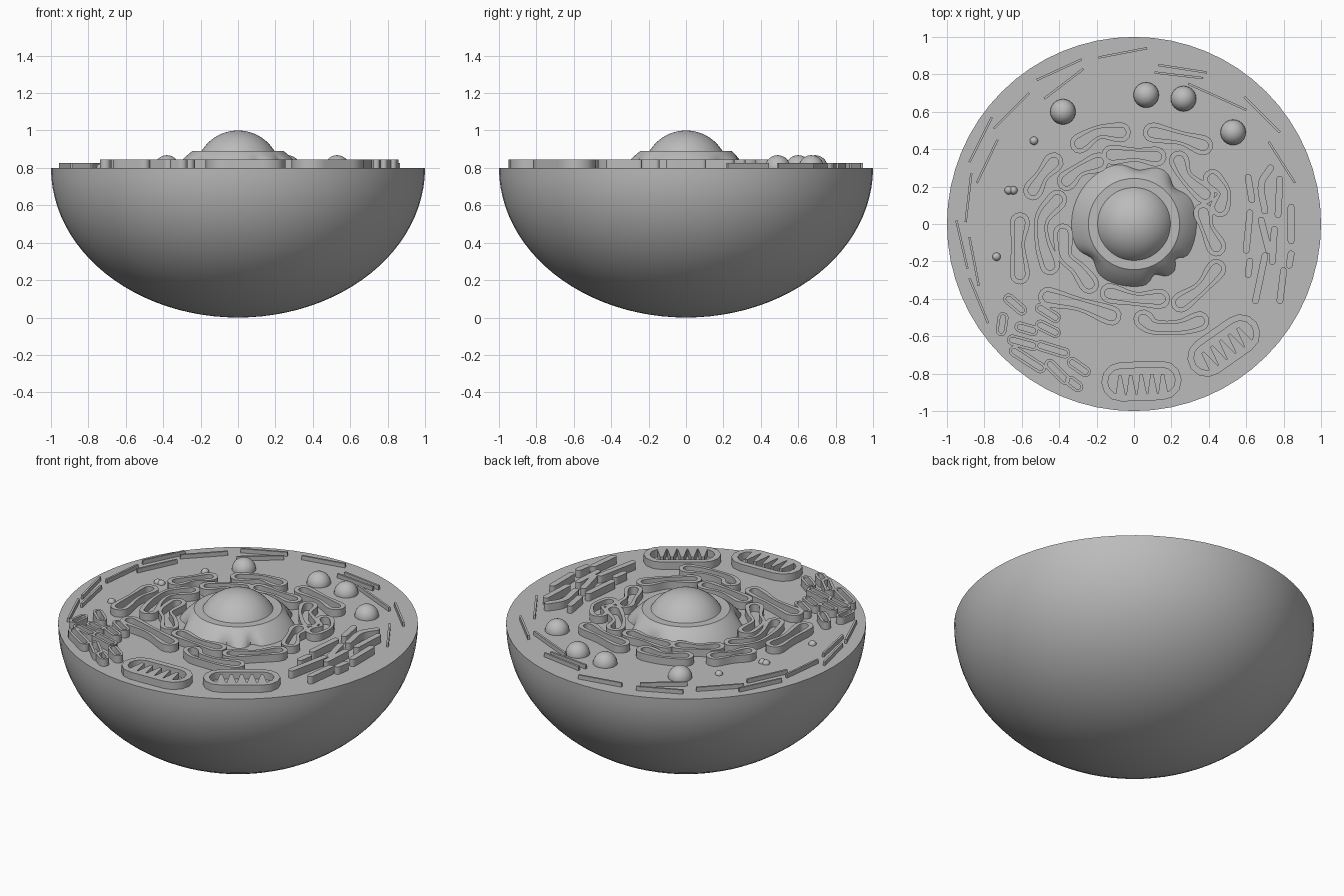
import bpy, bmesh, math
from mathutils import Vector

if "Cube" in bpy.data.objects:
    bpy.data.objects.remove(bpy.data.objects["Cube"])

GREY = (0.5, 0.5, 0.5, 1)
mat = bpy.data.materials.new("plain grey")
mat.use_nodes = True
mat.diffuse_color = GREY
mat.node_tree.nodes["Principled BSDF"].inputs["Base Color"].default_value = GREY

FLOOR = 0.8        # height of the cut face
TOP = 0.845        # top of the raised parts
SUNK = FLOOR - 0.005


def finish(bm, name, angle=35):
    bmesh.ops.recalc_face_normals(bm, faces=bm.faces)
    mesh = bpy.data.meshes.new(name)
    bm.to_mesh(mesh)
    bm.free()
    mesh.materials.append(mat)
    obj = bpy.data.objects.new(name, mesh)
    bpy.context.collection.objects.link(obj)
    bpy.ops.object.select_all(action='DESELECT')
    obj.select_set(True)
    bpy.context.view_layer.objects.active = obj
    bpy.ops.object.shade_smooth_by_angle(angle=math.radians(angle))
    return obj


def lathe(name, profile, steps=64, shape=lambda a, z: 1):
    """Revolve (radius, z) points; shape scales the radius by angle and height."""
    bm = bmesh.new()
    rings = []
    for r, z in profile:
        if r < 1e-5:
            rings.append([bm.verts.new((0, 0, z))] * steps)
            continue
        ring = []
        for i in range(steps):
            a = math.tau * i / steps
            s = r * shape(a, z)
            ring.append(bm.verts.new((s * math.cos(a), s * math.sin(a), z)))
        rings.append(ring)
    for lo, hi in zip(rings, rings[1:]):
        for i in range(steps):
            j = (i + 1) % steps
            quad = list(dict.fromkeys((lo[i], lo[j], hi[j], hi[i])))
            bm.faces.new(quad)
    return finish(bm, name)


def smooth_path(pts, n=6):
    """Catmull-Rom curve through flat points given in hundredths."""
    p = [Vector(q) / 100 for q in pts]
    p = [2 * p[0] - p[1]] + p + [2 * p[-1] - p[-2]]
    out = []
    for a, b, c, d in zip(p, p[1:], p[2:], p[3:]):
        for i in range(n):
            t = i / n
            out.append(0.5 * (2 * b + (c - a) * t + (2 * a - 5 * b + 4 * c - d) * t * t
                              + (3 * b - a - 3 * c + d) * t ** 3))
    return out + [p[-2]]


def outline(path, half, lobe=0.0):
    """Round-ended outline around a path; lobe swells its ends."""
    left, right = [], []
    last = len(path) - 1
    for i, p in enumerate(path):
        d = (path[min(i + 1, last)] - path[max(i - 1, 0)]).normalized()
        n = Vector((-d.y, d.x)) * half * (1 + lobe * math.cos(math.tau * i / last))
        left.append(p + n)
        right.append(p - n)

    def cap(tip, start):
        r = start - tip
        turns = [-math.pi * k / 6 for k in range(1, 6)]
        return [tip + Vector((r.x * math.cos(t) - r.y * math.sin(t),
                              r.x * math.sin(t) + r.y * math.cos(t))) for t in turns]
    return left + cap(path[-1], left[-1]) + right[::-1] + cap(path[0], right[0])


def add_solid(bm, loop, top=TOP):
    lo = [bm.verts.new((p.x, p.y, SUNK)) for p in loop]
    hi = [bm.verts.new((p.x, p.y, top)) for p in loop]
    bm.faces.new(hi)
    bm.faces.new(lo[::-1])
    for i in range(len(loop)):
        j = (i + 1) % len(loop)
        bm.faces.new((lo[i], lo[j], hi[j], hi[i]))


def add_wall(bm, outer, inner):
    loops = [[bm.verts.new((p.x, p.y, z)) for p in loop]
             for loop, z in ((outer, SUNK), (outer, TOP), (inner, TOP), (inner, SUNK))]
    for a, b in zip(loops, loops[1:] + loops[:1]):
        for i in range(len(a)):
            j = (i + 1) % len(a)
            bm.faces.new((a[i], a[j], b[j], b[i]))


def hollow_parts(name, paths, half, thick, lobe):
    bm = bmesh.new()
    for pts in paths:
        path = smooth_path(pts)
        add_wall(bm, outline(path, half, lobe), outline(path, half - thick, lobe))
    finish(bm, name)


# Half-ellipsoid body with a flat cut face
bowl = [(math.sin(t), FLOOR * (1 - math.cos(t)))
        for t in (math.pi / 2 * i / 24 for i in range(25))]
lathe("cell_body", bowl + [(0, FLOOR)])

# Nucleus: cut shell with bitten rim, and the inner dome
def bites(a, z):
    depth = max(0, 1 - (z - FLOOR) / 0.08) * 0.13
    return 1 - depth * sum(math.exp(-(math.remainder(a - math.radians(b), math.tau) / w) ** 2)
                           for b, w in ((85, .25), (42, .2), (-140, .2), (-68, .12), (-40, .1)))

shell = [(math.sqrt(0.171 - (z - 0.556) ** 2), z)
         for z in (SUNK + (0.89 - SUNK) * i / 6 for i in range(7))]
lathe("nucleus_shell", shell + [(0.15, 0.89)], 96, bites)
R = 0.228
lathe("nucleolus_dome", [(R * math.sin(t), 1 - R + R * math.cos(t))
                         for t in (1.05 * (1 - i / 12) for i in range(13))], 48)

# Folded membrane sacs around the nucleus
hollow_parts("membrane_sacs", [
    [(-29, 43), (-19, 49), (-7, 49)], [(10, 49), (25, 46), (37, 42)],
    [(-12, 37), (1, 37), (12, 36)], [(-36, 23), (-29, 29), (-19, 33)],
    [(-54, 18), (-49, 26), (-43, 33)], [(-61, 1), (-62, -11), (-61, -27)],
    [(-41, 13), (-49, 3), (-49, -9), (-45, -22)],
    [(-38, -5), (-37, -17), (-30, -24), (-24, -32)],
    [(-46, -39), (-29, -43), (-12, -49)], [(-13, -37), (1, -40), (14, -40)],
    [(25, -42), (36, -34), (44, -24)], [(5, -51), (11, -55), (25, -55), (35, -52)],
    [(24, 34), (28, 25), (38, 16)], [(42, 24), (48, 17), (46, 9)],
    [(37, 6), (39, -2), (44, -12)]], 0.045, 0.022, 0.18)

# Cluster of small hollow vesicles
hollow_parts("vesicle_cluster", [
    [(-67, -40), (-60, -46)], [(-50, -45), (-42, -50)], [(-70, -50), (-71, -57)],
    [(-61, -55), (-54, -57)], [(-50, -54), (-42, -58)], [(-65, -62), (-54, -65)],
    [(-64, -68), (-50, -77)], [(-50, -65), (-37, -69)], [(-45, -75), (-37, -83)],
    [(-33, -74), (-26, -79)], [(-34, -84), (-30, -87)]], 0.029, 0.015, 0)

# Stack of thin wavy slabs
bm = bmesh.new()
for pts in ([(61, 25), (63, 13)], [(62, 6), (60, -14)], [(62, -20), (61, -27)],
            [(73, 30), (68, 21), (70, 7)], [(68, 2), (72, -14)], [(70, -17), (65, -41)],
            [(78, 24), (77, 5)], [(75, -3), (74, -20)], [(80, -25), (78, -41)],
            [(84, 9), (84, -9)], [(84, -16), (83, -22)]):
    add_solid(bm, outline(smooth_path(pts), 0.018))
finish(bm, "slab_stack")

# Capsule organelles: outer wall with a comb of teeth inside
for side, x, y, turn in (("front", .04, -.84, 2), ("side", .48, -.65, 35)):
    a = math.radians(turn)
    u, v = Vector((math.cos(a), math.sin(a))), Vector((-math.sin(a), math.cos(a)))
    c = Vector((x, y))
    path = smooth_path([(c + u * s) * 100 for s in (-.11, 0, .11)])
    bm = bmesh.new()
    add_wall(bm, outline(path, 0.105), outline(path, 0.07))
    for k in range(-2, 3):
        tooth = [(-.028, -.08), (.028, -.08), (.008, .035), (-.008, .035)]
        add_solid(bm, [c + u * (k * .057 + p) + v * q for p, q in tooth])
    finish(bm, side + "_capsule_organelle")

# Thin rods near the rim
bm = bmesh.new()
for x1, y1, x2, y2 in (
        (-19, 89, 7, 94), (-52, 77, -28, 88), (-48, 67, -27, 83), (13, 85, 39, 81),
        (11, 81, 37, 78), (29, 75, 60, 61), (59, 68, 78, 49), (72, 44, 86, 22),
        (-75, 51, -56, 70), (-88, 33, -76, 57), (-84, 22, -73, 45), (-90, 1, -87, 27),
        (-95, 2, -89, -24), (-88, -7, -83, -33), (-88, -29, -78, -53)):
    p, q = Vector((x1, y1)) / 100, Vector((x2, y2)) / 100
    d = (q - p).normalized() * 0.006
    n = Vector((-d.y, d.x))
    add_solid(bm, [p + n, p - n, q - n, q + n], 0.825)
finish(bm, "rim_rods")

# Round bodies half sunk in the face
bm = bmesh.new()
for x, y, r in ((-.38, .6, .068), (.065, .69, .068), (.265, .67, .068), (.53, .49, .068),
                (-.535, .445, .022), (-.67, .18, .022), (-.645, .18, .022), (-.735, -.175, .022)):
    ball = bmesh.ops.create_uvsphere(bm, u_segments=24, v_segments=14, radius=r)
    bmesh.ops.translate(bm, verts=ball["verts"], vec=(x, y, FLOOR))
finish(bm, "round_bodies")
